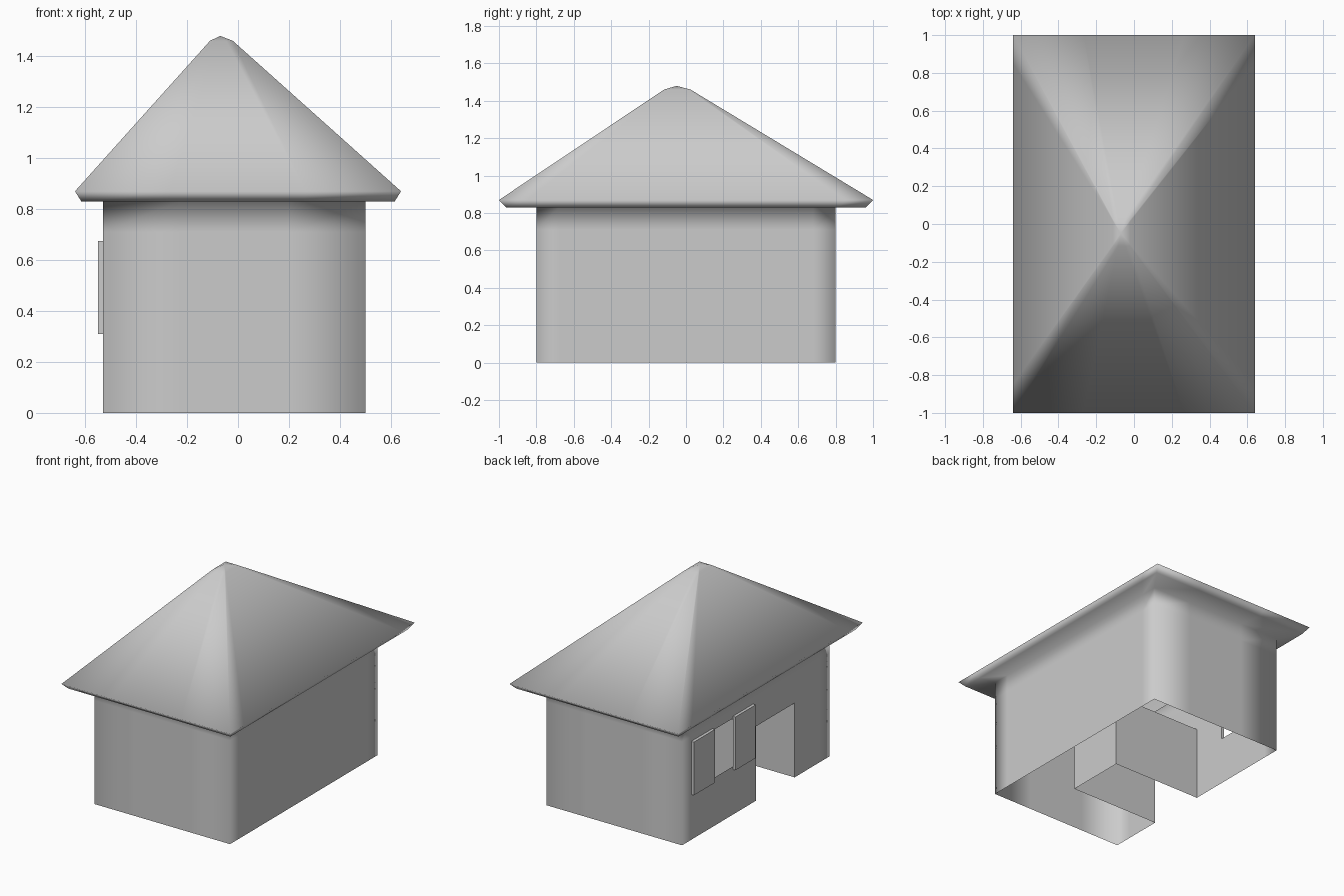
import bpy
import bmesh
from mathutils import Vector

if "Cube" in bpy.data.objects:
    bpy.data.objects.remove(bpy.data.objects["Cube"])

grey = bpy.data.materials.new("plain grey")
grey.use_nodes = True
colour = (0.6, 0.6, 0.6, 1)
grey.diffuse_color = colour
grey.node_tree.nodes["Principled BSDF"].inputs["Base Color"].default_value = colour

# Main dimensions
X0, X1, Y = -0.53, 0.50, 0.80
WALL_TOP, EAVE_TOP = 0.83, 0.87
DOOR_Y, DOOR_Z, DOOR_X = (-0.42, 0.0), 0.51, 0.15
WIN_Y, WIN_Z = (0.25, 0.47), (0.33, 0.66)
APEX = Vector((-0.07, -0.05, 1.48))


def finish(name, bm, smooth=True):
    mesh = bpy.data.meshes.new(name)
    bm.to_mesh(mesh)
    bm.free()
    mesh.materials.append(grey)
    for p in mesh.polygons:
        p.use_smooth = smooth
    ob = bpy.data.objects.new(name, mesh)
    bpy.context.collection.objects.link(ob)
    return ob


def box(name, lo, hi, open_sides=()):
    bm = bmesh.new()
    bmesh.ops.create_cube(bm, size=1)
    for v in bm.verts:
        v.co = [lo[i] if v.co[i] < 0 else hi[i] for i in range(3)]
    bm.normal_update()
    gone = [f for f in bm.faces
            if any(f.normal.dot(Vector(d)) > 0.9 for d in open_sides)]
    bmesh.ops.delete(bm, geom=gone, context="FACES")
    return finish(name, bm, smooth=False)


# Wall outline, with extra points beside each corner and opening
xs = [X0, X0 + 0.3, X1 - 0.3]
left_ys = [-Y, -Y + 0.12, Y - 0.12]
right_ys = [Y, Y - 0.12, WIN_Y[1], WIN_Y[0], DOOR_Y[1], DOOR_Y[0], -Y + 0.12]
outline = [(x, -Y) for x in xs]
outline += [(X1, y) for y in left_ys]
outline += [(X1 + X0 - x, Y) for x in xs]
outline += [(X0, y) for y in right_ys]


def ring(half_x, half_y, z):
    """Outline stretched to a centred rectangle."""
    mid, half = (X0 + X1) / 2, (X1 - X0) / 2
    return [Vector(((x - mid) / half * half_x, y / Y * half_y, z))
            for x, y in outline]


def is_opening(c):
    if c.x > X0 + 0.001:
        return False
    door = DOOR_Y[0] < c.y < DOOR_Y[1] and c.z < DOOR_Z
    window = WIN_Y[0] < c.y < WIN_Y[1] and WIN_Z[0] < c.z < WIN_Z[1]
    return door or window


# House shell: walls, overhang and hipped roof as one lofted skin
levels = [0, WIN_Z[0], DOOR_Z, WIN_Z[1], 0.71, WALL_TOP]
rings = [[Vector((x, y, z)) for x, y in outline] for z in levels]
rings.append(ring(0.615, 0.96, WALL_TOP))
eave = ring(0.64, 1.0, EAVE_TOP)
tip = APEX + Vector((0, 0, 0.025))
rings += [eave, [tip.lerp(p, 0.07) for p in eave]]
bm = bmesh.new()
rows = [[bm.verts.new(p) for p in r] for r in rings]
n = len(outline)
for low, high in zip(rows, rows[1:]):
    for i in range(n):
        quad = (low[i], low[(i + 1) % n], high[(i + 1) % n], high[i])
        centre = sum((v.co for v in quad), Vector()) / 4
        if not is_opening(centre):
            bm.faces.new(quad)
peak = bm.verts.new(APEX)
for i in range(n):
    bm.faces.new((rows[-1][i], rows[-1][(i + 1) % n], peak))
finish("walls_and_roof", bm)

# Recessed porch on the right side, open outward and below
box("porch_recess", (X0, DOOR_Y[0], 0), (DOOR_X, DOOR_Y[1], DOOR_Z),
    [(-1, 0, 0), (0, 0, -1)])

# Open shutters either side of the window
for name, y0, y1 in (("back_shutter", WIN_Y[1], 0.70),
                     ("front_shutter", 0.03, WIN_Y[0])):
    box(name, (X0 - 0.02, y0, 0.31), (X0, y1, 0.675))
